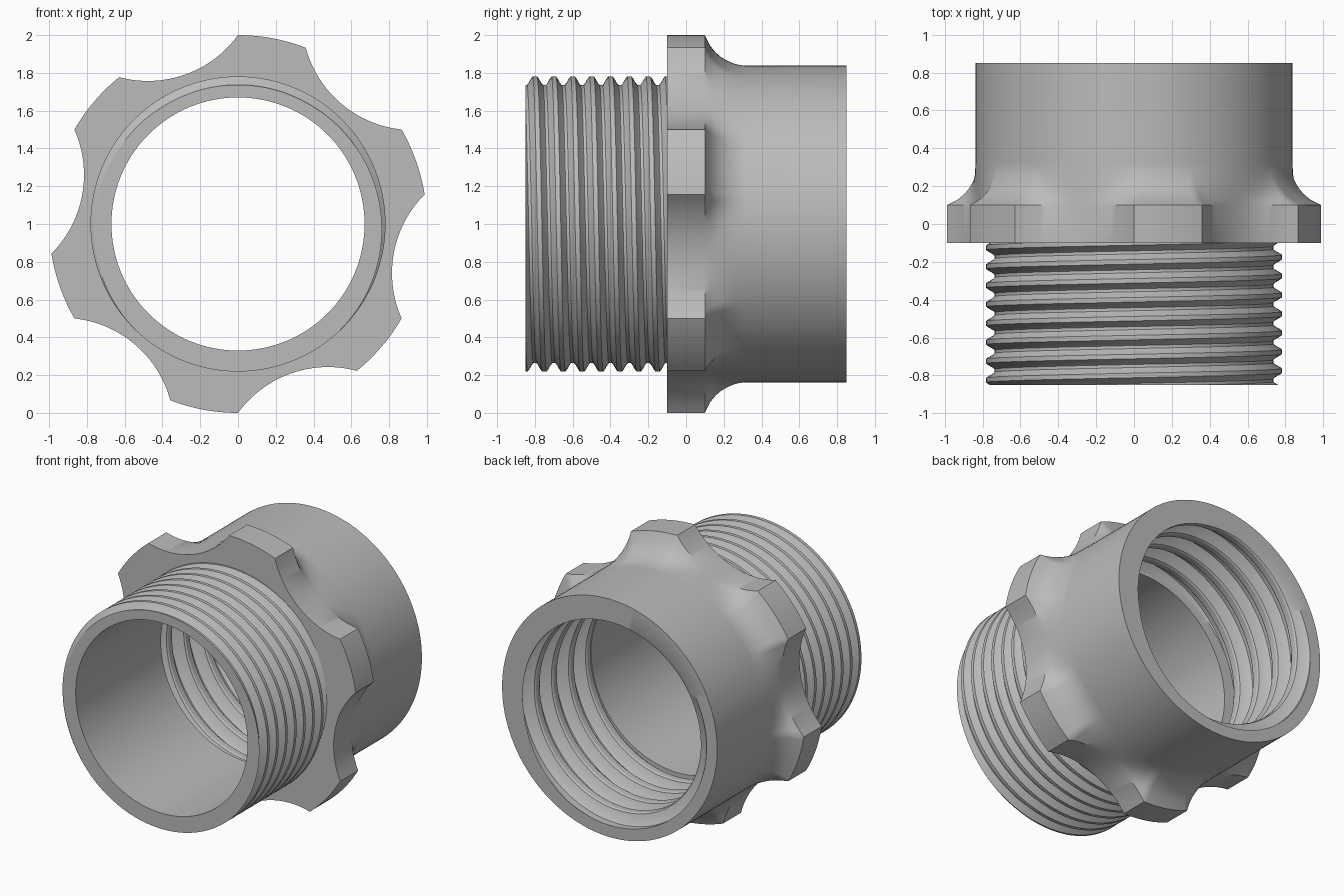
import bpy, bmesh
from math import sin, cos, pi, tau, radians, sqrt

cube = bpy.data.objects.get("Cube")
if cube:
    bpy.data.objects.remove(cube)

STEPS = 240
BORE, NECK, BODY = 0.67, 0.70, 0.838
FRONT, BACK, FLANGE = -0.85, 0.85, 0.1

grey = bpy.data.materials.new("plain_grey")
grey.use_nodes = True
grey.diffuse_color = (0.5, 0.5, 0.5, 1)
grey.node_tree.nodes["Principled BSDF"].inputs["Base Color"].default_value = (0.5, 0.5, 0.5, 1)


def revolve(name, column):
    """Closed solid swept round the y axis; column(angle) gives its (radius, y) outline."""
    bm = bmesh.new()
    cols = [[bm.verts.new((r * sin(a), y, 1 + r * cos(a))) for r, y in column(a)]
            for a in (tau * i / STEPS for i in range(STEPS + 1))]
    for c, d in zip(cols, cols[1:]):
        for k in range(len(c)):
            bm.faces.new((c[k - 1], c[k], d[k], d[k - 1]))
    bmesh.ops.remove_doubles(bm, verts=bm.verts, dist=0.00002)
    bmesh.ops.recalc_face_normals(bm, faces=bm.faces)
    mesh = bpy.data.meshes.new(name)
    bm.to_mesh(mesh)
    bm.free()
    mesh.materials.append(grey)
    obj = bpy.data.objects.new(name, mesh)
    bpy.context.collection.objects.link(obj)
    bpy.ops.object.select_all(action="DESELECT")
    obj.select_set(True)
    bpy.context.view_layer.objects.active = obj
    bpy.ops.object.shade_smooth_by_angle(angle=radians(28))


def thread(angle, lo, hi, pitch, start, shape):
    """Helical ridge outline from lo to hi; shape lists (fraction of pitch, radius)."""
    base = start + pitch * angle / tau

    def radius(y):
        t = ((y - base) / pitch) % 1
        pts = shape + [(1 + shape[0][0], shape[0][1])]
        if t < pts[0][0]:
            t += 1
        for (t0, r0), (t1, r1) in zip(pts, pts[1:]):
            if t <= t1:
                return r0 + (r1 - r0) * (t - t0) / (t1 - t0)
        return shape[0][1]

    first = int((lo - start) / pitch) - 3
    last = int((hi - start) / pitch) + 3
    out = [(radius(lo), lo)]
    for turn in range(first, last):
        for t, r in shape:
            y = base + (turn + t) * pitch
            out.append((r, y) if lo < y < hi else
                       (radius(lo), lo) if y <= lo else (radius(hi), hi))
    return out + [(radius(hi), hi)]


def grip_radius(angle):
    """Flange outline: six round scallops cut from a disc."""
    half, dist = radians(19.5), 1.43
    cut2 = 1 + dist * dist - 2 * dist * cos(half)
    off = (pi / 2 - angle + radians(10.5) + pi / 6) % (pi / 3) - pi / 6
    if abs(off) >= half - 0.0001:
        return 1.0
    return dist * cos(off) - sqrt(cut2 - (dist * sin(off)) ** 2)


MALE = [(0.12, 0.781), (0.19, 0.772), (0.35, 0.744), (0.42, 0.737),
        (0.58, 0.737), (0.65, 0.744), (0.81, 0.772), (0.88, 0.781)]
FEMALE = [(0.10, 0.675), (0.16, 0.682), (0.30, 0.745), (0.36, 0.755),
          (0.64, 0.755), (0.70, 0.745), (0.84, 0.682), (0.90, 0.675)]


# Front pipe with the outer thread
def nipple(angle):
    ridge = thread(angle, FRONT, -0.09, 0.1, -0.8, MALE)
    return [(BORE, FLANGE), (BORE, FRONT)] + ridge + [(NECK, -0.09), (NECK, FLANGE)]


# Scalloped flange flowing through a fillet into the sleeve with the inner thread
def coupling(angle):
    edge, size, run, steps = grip_radius(angle), 0.24, 0.227, 10
    full = size - sqrt(size ** 2 - run ** 2)
    outline = [(NECK, -FLANGE), (edge, -FLANGE), (edge, FLANGE)]
    for i in range(1, steps + 1):
        d = run * (1 - i / steps) ** 1.3
        blend = (size - sqrt(size ** 2 - d * d)) / full
        outline.append((BODY + (edge - BODY) * blend, FLANGE + run - d))
    ridge = thread(angle, FLANGE, BACK, 0.19, BACK - 0.19 / 8, FEMALE)
    return outline + [(BODY, BACK)] + ridge[::-1] + [(NECK, FLANGE)]


revolve("threaded_nipple", nipple)
revolve("grip_flange_and_sleeve", coupling)
